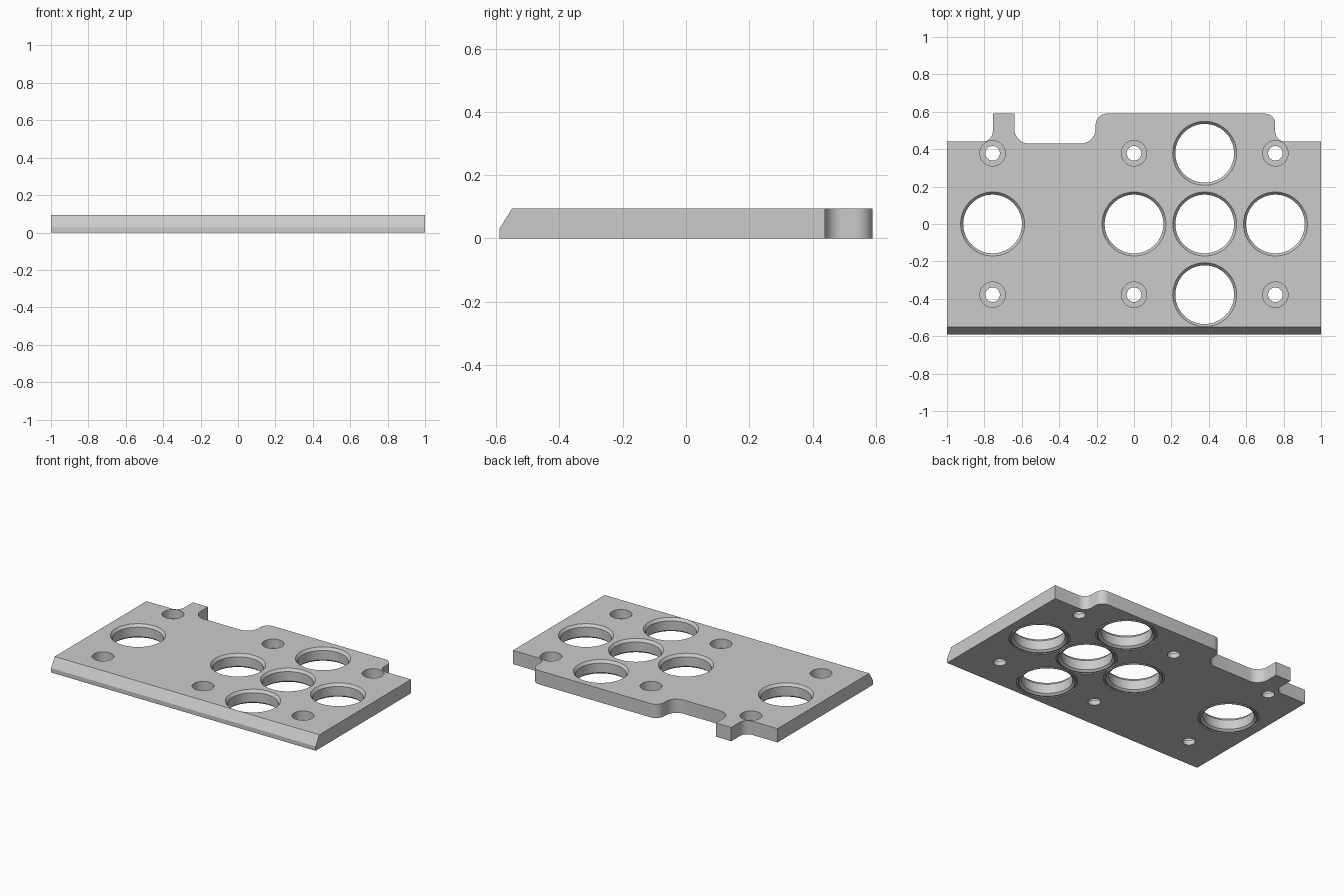
import bpy
import bmesh
from math import cos, sin, pi, radians
from mathutils import Vector

cube = bpy.data.objects.get("Cube")
if cube:
    bpy.data.objects.remove(cube, do_unlink=True)

THICK = 0.094
FRONT, BACK, STEP = -0.59, 0.59, 0.44
PITCH = 0.378

grey = bpy.data.materials.new("plain_grey")
grey.use_nodes = True
grey.diffuse_color = (0.6, 0.6, 0.6, 1)
grey.node_tree.nodes["Principled BSDF"].inputs["Base Color"].default_value = (0.6, 0.6, 0.6, 1)


def make_object(name, bm):
    bmesh.ops.recalc_face_normals(bm, faces=bm.faces[:])
    mesh = bpy.data.meshes.new(name)
    bm.to_mesh(mesh)
    bm.free()
    mesh.materials.append(grey)
    obj = bpy.data.objects.new(name, mesh)
    bpy.context.collection.objects.link(obj)
    return obj


def arc(cx, cy, r, start, end, steps=10):
    angles = [radians(start + (end - start) * i / steps) for i in range(steps + 1)]
    return [(cx + r * cos(a), cy + r * sin(a)) for a in angles]


def lathe(bm, x, y, profile, closed=False, sides=64):
    """Revolve (radius, z) points about a vertical axis; cap the ends unless closed."""
    rings = [[bm.verts.new((x + r * cos(2 * pi * i / sides), y + r * sin(2 * pi * i / sides), z))
              for i in range(sides)] for r, z in profile]
    pairs = list(zip(rings, rings[1:]))
    if closed:
        pairs.append((rings[-1], rings[0]))
    else:
        bm.faces.new(rings[0][::-1])
        bm.faces.new(rings[-1])
    for low, high in pairs:
        for i in range(sides):
            j = (i + 1) % sides
            bm.faces.new((low[i], low[j], high[j], high[i]))


# Plate outline with the narrow tab, the notch and the wide tab along the back
outline = [(-1, FRONT), (1, FRONT), (1, STEP)]
outline += arc(0.81, 0.495, 0.055, 270, 180)
outline += arc(0.70, 0.535, 0.055, 0, 90)
outline += arc(-0.145, 0.53, 0.06, 90, 180)
outline += arc(-0.285, 0.51, 0.08, 0, -90)
outline += arc(-0.56, 0.51, 0.08, 270, 180)
outline += [(-0.64, BACK), (-0.755, BACK)]
outline += arc(-0.81, 0.495, 0.055, 0, -90)
outline += [(-1, STEP)]

bm = bmesh.new()
base = bm.faces.new([bm.verts.new((x, y, 0)) for x, y in outline])
extruded = bmesh.ops.extrude_face_region(bm, geom=[base])["geom"]
bmesh.ops.translate(bm, vec=(0, 0, THICK),
                    verts=[v for v in extruded if isinstance(v, bmesh.types.BMVert)])

# Sloped front edge
cut = bmesh.ops.bisect_plane(bm, geom=bm.verts[:] + bm.edges[:] + bm.faces[:],
                             plane_co=Vector((0, FRONT, 0.03)),
                             plane_no=Vector((0, -0.064, 0.04)), clear_outer=True)
bmesh.ops.holes_fill(bm, edges=[e for e in bm.edges if e.is_boundary], sides=0)
plate = make_object("mounting_plate", bm)

# Large chamfered holes, each with a fine groove underneath
bm = bmesh.new()
R, RIM, LIP, OVER = 0.157, 0.171, 0.018, 0.02
large_profile = [(RIM, -OVER), (RIM, 0), (R, 0.012), (R, THICK - LIP),
                 (RIM, THICK), (RIM, THICK + OVER)]
groove_profile = [(0.179, -OVER), (0.188, -OVER), (0.188, 0.01), (0.179, 0.01)]
for col, row in [(-2, 0), (0, 0), (1, 0), (2, 0), (1, 1), (1, -1)]:
    lathe(bm, col * PITCH, row * PITCH, large_profile)
    lathe(bm, col * PITCH, row * PITCH, groove_profile, closed=True)

# Counterbored screw holes
screw_profile = [(0.039, -OVER), (0.039, 0.032), (0.068, 0.032), (0.068, THICK + OVER)]
for col in (-2, 0, 2):
    for row in (-1, 1):
        lathe(bm, col * PITCH, row * PITCH, screw_profile, sides=40)
cutter = make_object("hole_cutter", bm)
cutter.hide_render = True

# Cut the holes and shade the curved walls smoothly
boolean = plate.modifiers.new("holes", "BOOLEAN")
boolean.operation = "DIFFERENCE"
boolean.solver = "EXACT"
boolean.object = cutter
bpy.ops.object.select_all(action="DESELECT")
plate.select_set(True)
bpy.context.view_layer.objects.active = plate
bpy.ops.object.modifier_apply(modifier=boolean.name)
bpy.data.objects.remove(cutter, do_unlink=True)
bpy.ops.object.shade_smooth_by_angle(angle=radians(25))
